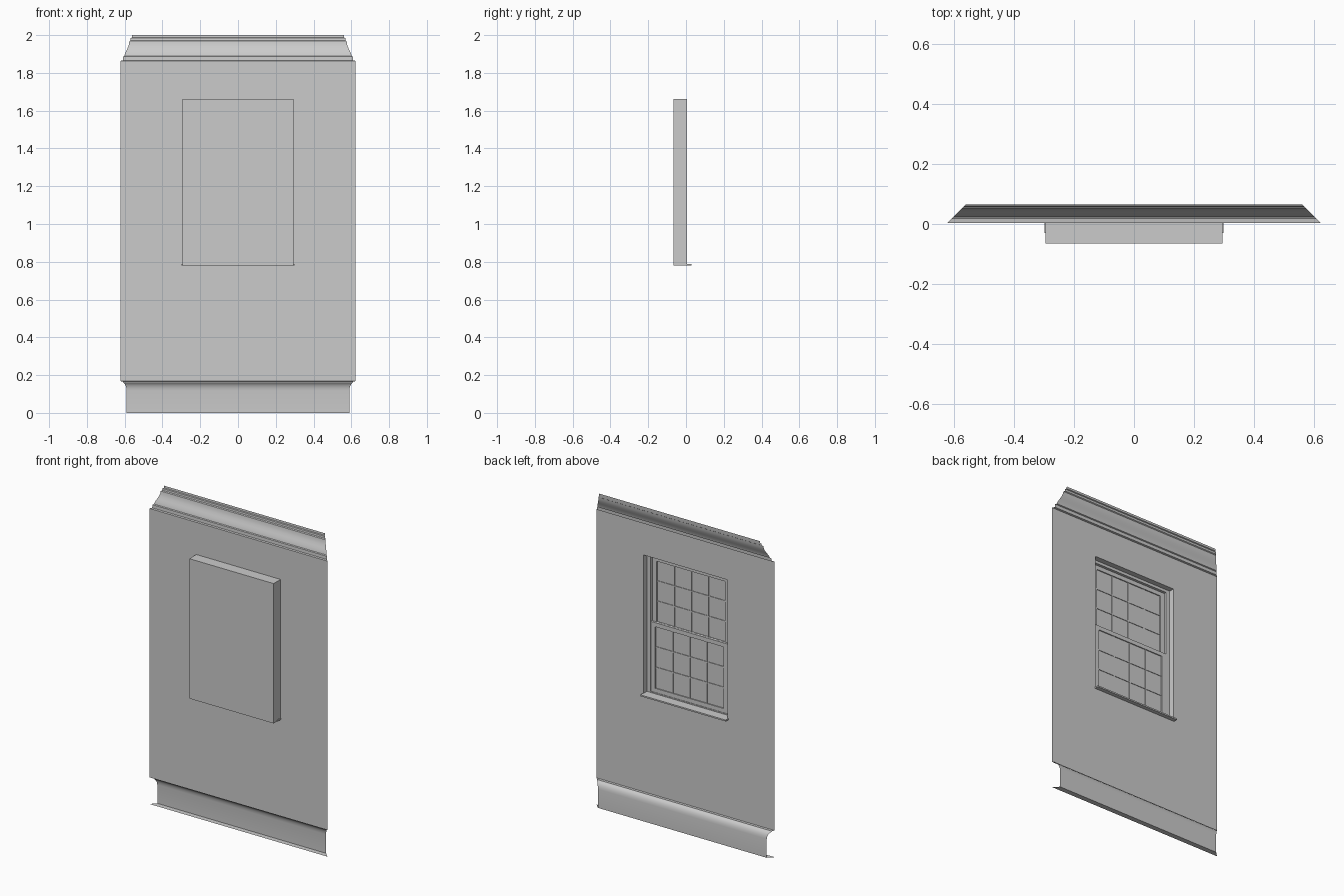
import bpy, bmesh

if "Cube" in bpy.data.objects:
    bpy.data.objects.remove(bpy.data.objects["Cube"])

WALL_Y = 0.004        # room-side wall plane
MITRE = 0.626         # mitred ends follow |x| = MITRE - y
W, Z0, Z1 = 0.294, 0.779, 1.661   # window half width, bottom, top


def make(name, verts, faces):
    me = bpy.data.meshes.new(name)
    me.from_pydata(verts, [], faces)
    ob = bpy.data.objects.new(name, me)
    bpy.context.collection.objects.link(ob)
    return ob


def moulding(name, profile):
    """Sweep a (y, z) profile along x with 45 degree mitred ends."""
    verts = [(s * (MITRE - y), y, z) for y, z in profile for s in (-1, 1)]
    faces = [(2 * i + 1, 2 * i, 2 * i + 2, 2 * i + 3) for i in range(len(profile) - 1)]
    ob = make(name, verts, faces)
    bpy.context.view_layer.objects.active = ob
    ob.select_set(True)
    bpy.ops.object.shade_smooth_by_angle(angle=0.55)
    ob.select_set(False)


def boxes(name, items):
    """One object from several (x0, x1, y0, y1, z0, z1) boxes."""
    verts, faces = [], []
    for x0, x1, y0, y1, z0, z1 in items:
        b = len(verts)
        verts += [(x, y, z) for x in (x0, x1) for y in (y0, y1) for z in (z0, z1)]
        faces += [tuple(b + k for k in f) for f in
                  ((0, 1, 3, 2), (4, 6, 7, 5), (0, 4, 5, 1), (2, 3, 7, 6), (0, 2, 6, 4), (1, 5, 7, 3))]
    return make(name, verts, faces)


def ring(hw, z0, z1, side, bottom, top, y0, y1):
    """Four bars of a rectangular frame."""
    return [(-hw, -hw + side, y0, y1, z0, z1), (hw - side, hw, y0, y1, z0, z1),
            (-hw + side, hw - side, y0, y1, z0, z0 + bottom),
            (-hw + side, hw - side, y0, y1, z1 - top, z1)]


# Wall sheet with the window opening
hx = MITRE - WALL_Y
outer = [(-hx, WALL_Y, 0.168), (hx, WALL_Y, 0.168), (hx, WALL_Y, 1.864), (-hx, WALL_Y, 1.864)]
inner = [(x, WALL_Y, z) for x, z in ((-W, Z0), (W, Z0), (W, Z1), (-W, Z1))]
make("wall", outer + inner, [(i, i + 4, (i + 1) % 4 + 4, (i + 1) % 4) for i in range(4)])

# Cornice and baseboard
moulding("cornice", [(WALL_Y, 1.864), (0.016, 1.866), (0.017, 1.886), (0.024, 1.889), (0.026, 1.897),
                     (0.030, 1.908), (0.037, 1.922), (0.044, 1.937), (0.049, 1.953), (0.051, 1.968),
                     (0.057, 1.972), (0.058, 1.984), (0.064, 1.987), (0.065, 2.0)])
moulding("baseboard", [(WALL_Y, 0), (0.037, 0), (0.037, 0.118), (0.035, 0.133), (0.031, 0.145),
                       (0.025, 0.155), (0.017, 0.162), (0.016, 0.166), (WALL_Y, 0.168)])

# Window box, open to the room
back = [(x, -0.065, z) for x, _, z in inner]
make("window_box", back + inner,
     [(0, 1, 2, 3)[::-1]] + [(i, (i + 1) % 4, (i + 1) % 4 + 4, i + 4) for i in range(4)])

# Inner frame and sill
boxes("window_frame", ring(W, Z0, Z1, 0.026, 0.016, 0.018, -0.064, -0.03))
boxes("window_sill", [(-W - 0.004, W + 0.004, -0.03, 0.03, Z0, Z0 + 0.009)])


# Sashes: frame, 4 x 3 glazing bars and glass
def sash(name, z0, z1, y0, y1):
    hw, side, rail = 0.268, 0.03, 0.026
    ym = (y0 + y1) / 2
    gx, g0, g1 = hw - side, z0 + rail, z1 - rail
    bars = ring(hw, z0, z1, side, rail, rail, y0, y1)
    for i in (-1, 0, 1):
        x = i * gx / 2
        bars.append((x - 0.004, x + 0.004, ym - 0.004, ym + 0.004, g0, g1))
    for i in (1, 2):
        z = g0 + (g1 - g0) * i / 3
        bars.append((-gx, gx, ym - 0.0035, ym + 0.0035, z - 0.004, z + 0.004))
    boxes(name, bars)
    make(name + "_glass", [(gx, ym, g0), (-gx, ym, g0), (-gx, ym, g1), (gx, ym, g1)], [(0, 1, 2, 3)])


sash("lower_sash", Z0 + 0.016, 1.235, -0.046, -0.033)
sash("upper_sash", 1.209, Z1 - 0.018, -0.06, -0.047)
